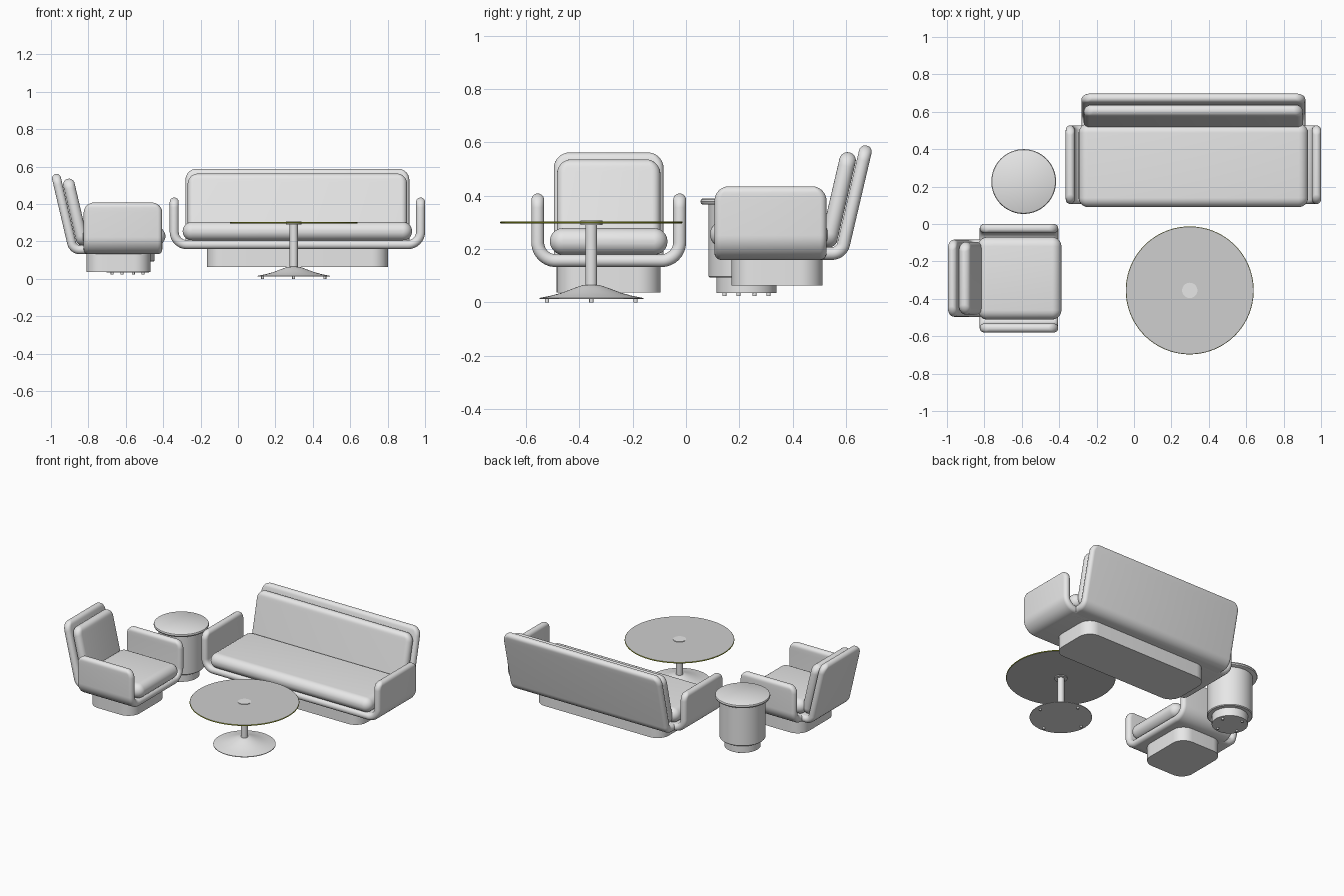
import bpy, bmesh, math
from mathutils import Matrix, Vector

if "Cube" in bpy.data.objects:
    bpy.data.objects.remove(bpy.data.objects["Cube"])


def material(name, rgb):
    m = bpy.data.materials.new(name)
    m.diffuse_color = (*rgb, 1)
    m.use_nodes = True
    m.node_tree.nodes["Principled BSDF"].inputs["Base Color"].default_value = m.diffuse_color
    return m


GREY = material("light grey", (0.8, 0.8, 0.8))
GLASS = material("table top grey", (0.62, 0.62, 0.62))
OLIVE = material("olive edge", (0.35, 0.40, 0.02))


def finish(name, bm, mats, place=Matrix()):
    bmesh.ops.transform(bm, matrix=place, verts=bm.verts)
    bmesh.ops.recalc_face_normals(bm, faces=bm.faces)
    me = bpy.data.meshes.new(name)
    bm.to_mesh(me)
    bm.free()
    for m in mats:
        me.materials.append(m)
    me.shade_smooth()
    me.set_sharp_from_angle(angle=math.radians(35))
    ob = bpy.data.objects.new(name, me)
    bpy.context.collection.objects.link(ob)
    return ob


def fillet(points, radius, steps=10):
    """Round the inner corners of a 2D polyline."""
    pts = [Vector(p) for p in points]
    out = [pts[0]]
    for a, b, c in zip(pts, pts[1:], pts[2:]):
        u, v = (a - b).normalized(), (c - b).normalized()
        half = u.angle(v) / 2
        centre = b + (u + v).normalized() * radius / math.sin(half)
        t = radius / math.tan(half)
        p, q = b + u * t - centre, b + v * t - centre
        for i in range(steps + 1):
            out.append(centre + p.lerp(q, i / steps).normalized() * radius)
    return out + [pts[-1]]


def padded_panel(name, path, w0, w1, r, corner, to3d, place):
    """Sweep a round-edged slab along a 2D path, with rounded end corners."""
    def end_points(a, b):
        d = (b - a).normalized()
        return [(a + d * s, s) for s in
                (corner * (1 - math.cos(math.radians(t))) for t in range(8, 91, 8))]
    path = [Vector(p) for p in path]
    stations = (end_points(path[0], path[1]) + [(p, corner) for p in path[1:-1]]
                + end_points(path[-1], path[-2])[::-1])
    mid, half = (w0 + w1) / 2, (w1 - w0) / 2
    bm = bmesh.new()
    rings = []
    for i, (p, d) in enumerate(stations):
        tan = (stations[min(i + 1, len(stations) - 1)][0]
               - stations[max(i - 1, 0)][0]).normalized()
        nor = Vector((-tan.y, tan.x))
        h = math.sqrt(r * r - max(r - d, 0) ** 2)
        hw = half - corner + math.sqrt(corner ** 2 - max(corner - d, 0) ** 2)
        ring = []
        for side in (1, -1):
            for k in range(11):
                a = math.radians(-90 + 18 * k)
                w = mid + side * (hw - h + h * math.cos(a))
                q = p + nor * (side * h * math.sin(a))
                ring.append(bm.verts.new(to3d(q, w)))
        rings.append(ring)
    for a, b in zip(rings, rings[1:]):
        for k in range(len(a)):
            n = (k + 1) % len(a)
            bm.faces.new((a[k], a[n], b[n], b[k]))
    bm.faces.new(rings[0])
    bm.faces.new(rings[-1])
    return finish(name, bm, [GREY], place)


def lathe(name, profile, x, y, mats=(GREY,), steps=64):
    bm = bmesh.new()
    vs = [bm.verts.new((r, 0, z)) for r, z in profile]
    es = [bm.edges.new(p) for p in zip(vs, vs[1:])]
    bmesh.ops.spin(bm, geom=vs + es, axis=(0, 0, 1), cent=(0, 0, 0),
                   angle=math.tau, steps=steps, use_duplicate=False)
    bmesh.ops.remove_doubles(bm, verts=bm.verts, dist=1e-5)
    return finish(name, bm, mats, Matrix.Translation((x, y, 0)))


def across_x(q, w):
    return (w, q.x, q.y)


def across_y(q, w):
    return (q.x, w, q.y)


def seating(kind, width, plinth_inset, place):
    """Armchair or sofa: front at local y = 0, facing -y."""
    h = width / 2
    slab = 0.024
    # U-shaped shell: both arms and the bottom
    e = h - slab
    u_path = fillet([(-e, 0.435), (-e, 0.183), (e, 0.183), (e, 0.435)], 0.068)
    padded_panel(kind + "_arm_shell", u_path, 0, 0.42, slab, 0.055, across_y, place)
    # leaning back shell that curves out of the bottom
    b_path = fillet([(0.34, 0.183), (0.476, 0.183), (0.571, 0.588)], 0.045)
    padded_panel(kind + "_back_shell", b_path, -h + 0.084, h - 0.084, slab, 0.06,
                 across_x, place)
    # cushions
    padded_panel(kind + "_seat_cushion", [(-0.017, 0.255), (0.43, 0.255)],
                 -h + 0.069, h - 0.069, 0.05, 0.052, across_x, place)
    padded_panel(kind + "_back_cushion", [(0.423, 0.207), (0.506, 0.562)],
                 -h + 0.096, h - 0.096, 0.031, 0.055, across_x, place)
    # plinth with rounded corners
    bm = bmesh.new()
    p, rad = h - plinth_inset, 0.085
    loop = []
    for i, (sx, yc) in enumerate([(1, 0.405 - rad), (-1, 0.405 - rad),
                                  (-1, 0.064 + rad), (1, 0.064 + rad)]):
        for k in range(11):
            a = math.radians(90 * i + 9 * k)
            loop.append(bm.verts.new((sx * (p - rad) + rad * math.cos(a),
                                      yc + rad * math.sin(a), 0.063)))
    f = bm.faces.new(loop)
    top = bmesh.ops.extrude_face_region(bm, geom=[f])["geom"]
    bmesh.ops.translate(bm, vec=(0, 0, 0.11),
                        verts=[v for v in top if isinstance(v, bmesh.types.BMVert)])
    finish(kind + "_plinth", bm, [GREY], place)


seating("sofa", 1.365, 0.198, Matrix.Translation((0.3175, 0.107, 0)))
seating("armchair", 0.58, 0.095, Matrix.Translation((-0.405, -0.29, -0.027))
        @ Matrix.Rotation(math.pi / 2, 4, 'Z'))

# coffee table: trumpet base, column, round top with a coloured rim
cx, cy = 0.298, -0.355
lathe("coffee_table_base", [(0, 0.012), (0.195, 0.012), (0.195, 0.016), (0.15, 0.025),
                            (0.11, 0.036), (0.07, 0.051), (0.045, 0.060), (0.032, 0.064),
                            (0.022, 0.065), (0.022, 0.292), (0, 0.292)], cx, cy)
lathe("coffee_table_cap", [(0, 0.290), (0.041, 0.290), (0.041, 0.306), (0, 0.306)], cx, cy)
top = lathe("coffee_table_top", [(0, 0.296), (0.340, 0.296), (0.342, 0.298),
                                 (0.342, 0.301), (0.340, 0.303), (0, 0.303)],
            cx, cy, (GLASS, OLIVE), 96)
for f in top.data.polygons:
    f.material_index = 1 if abs(f.normal.z) < 0.9 else 0

# side table: drum on a recessed foot with a lipped top
sx, sy = -0.59, 0.227
lathe("side_table_foot", [(0, 0.034), (0.113, 0.034), (0.113, 0.10), (0, 0.10)], sx, sy)
lathe("side_table_drum", [(0, 0.092), (0.138, 0.092), (0.143, 0.097), (0.143, 0.37),
                          (0, 0.37)], sx, sy)
lathe("side_table_top", [(0, 0.366), (0.165, 0.366), (0.170, 0.369), (0.173, 0.377),
                         (0.170, 0.386), (0.165, 0.389), (0, 0.389)], sx, sy)

# small glides under both tables
for i in range(4):
    a = i * math.pi / 2
    lathe("coffee_table_glide", [(0, 0), (0.008, 0), (0.008, 0.014), (0, 0.014)],
          cx + 0.166 * math.cos(a), cy + 0.166 * math.sin(a), steps=16)
    b = a + math.radians(20)
    lathe("side_table_glide", [(0, 0.023), (0.008, 0.023), (0.008, 0.036), (0, 0.036)],
          sx + 0.088 * math.cos(b), sy + 0.088 * math.sin(b), steps=16)
